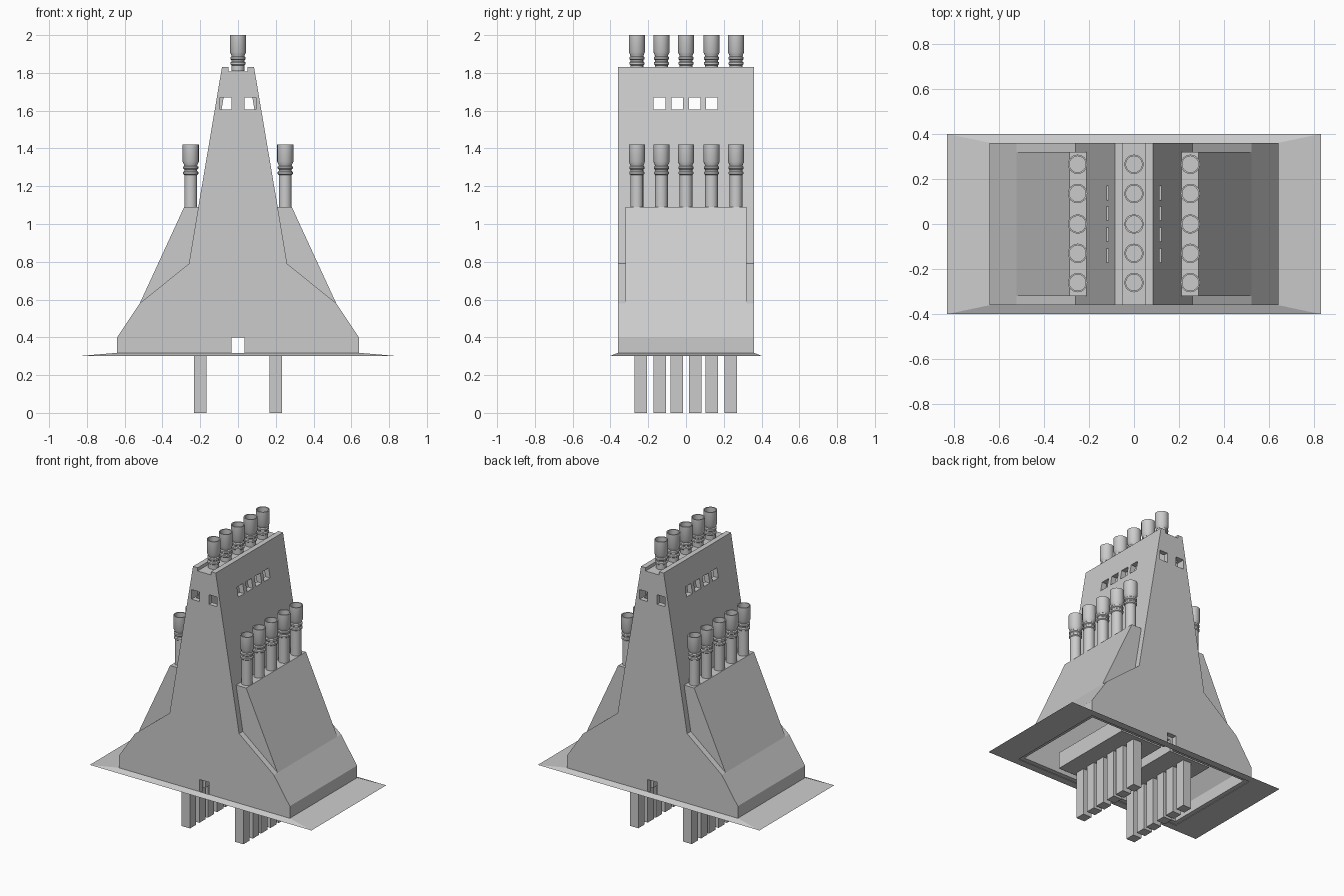
import bpy, bmesh, math

if "Cube" in bpy.data.objects:
    bpy.data.objects.remove(bpy.data.objects["Cube"])


def finish(name, bm):
    me = bpy.data.meshes.new(name)
    bm.to_mesh(me)
    bm.free()
    ob = bpy.data.objects.new(name, me)
    bpy.context.collection.objects.link(ob)
    return ob


def prism(name, profile, half_depth, open_bottom=False):
    """Extrude an XZ profile along Y, centred on y = 0."""
    bm = bmesh.new()
    face = bm.faces.new([bm.verts.new((x, -half_depth, z)) for x, z in profile])
    ext = bmesh.ops.extrude_face_region(bm, geom=[face])
    verts = [v for v in ext["geom"] if isinstance(v, bmesh.types.BMVert)]
    bmesh.ops.translate(bm, vec=(0, 2 * half_depth, 0), verts=verts)
    bmesh.ops.recalc_face_normals(bm, faces=bm.faces)
    if open_bottom:
        low = min(z for _, z in profile)
        bottom = [f for f in bm.faces if all(v.co.z < low + 1e-4 for v in f.verts)]
        bmesh.ops.delete(bm, geom=bottom, context='FACES')
    return finish(name, bm)


def boxes(name, bounds):
    """One mesh holding several boxes given as (x0, x1, y0, y1, z0, z1)."""
    bm = bmesh.new()
    for x0, x1, y0, y1, z0, z1 in bounds:
        cube = bmesh.ops.create_cube(bm, size=1)
        for v in cube["verts"]:
            v.co.x = x1 if v.co.x > 0 else x0
            v.co.y = y1 if v.co.y > 0 else y0
            v.co.z = z1 if v.co.z > 0 else z0
    return finish(name, bm)


def chimney(name, x, y, top, height):
    """Lathed pipe with a ringed neck and an open cup at the top."""
    profile = [(0, -height), (.034, -height), (.034, -.16), (.04, -.155), (.04, -.145),
               (.034, -.14), (.034, -.132), (.04, -.127), (.04, -.117), (.034, -.112),
               (.036, -.105), (.043, -.09), (.043, 0), (.036, 0), (.036, -.08), (0, -.08)]
    bm = bmesh.new()
    vs = [bm.verts.new((r, 0, z)) for r, z in profile]
    edges = [bm.edges.new(p) for p in zip(vs, vs[1:])]
    bmesh.ops.spin(bm, geom=vs + edges, cent=(0, 0, 0), axis=(0, 0, 1),
                   angle=math.tau, steps=16, use_duplicate=False)
    bmesh.ops.remove_doubles(bm, verts=bm.verts, dist=1e-4)
    bmesh.ops.recalc_face_normals(bm, faces=bm.faces)
    ob = finish(name, bm)
    ob.location = (x, y, top)
    bpy.ops.object.select_all(action='DESELECT')
    ob.select_set(True)
    bpy.context.view_layer.objects.active = ob
    bpy.ops.object.shade_smooth_by_angle(angle=math.radians(35))


# Hollow tower body, open underneath
half = [(.64, .31), (.64, .40), (.52, .58), (.26, .79), (.21, 1.09), (.085, 1.83)]
body = prism("tower_body", half + [(-x, z) for x, z in reversed(half)], .36, True)
shell = body.modifiers.new("shell", 'SOLIDIFY')
shell.thickness = .035
shell.offset = -1
shell.use_even_offset = True

# Windows, roof channel and door slots
window_y = (-.14, -.047, .047, .137)
cuts = [(-.05, .05, -.5, .5, 1.808, 1.9)]
for s in (-1, 1):
    cuts.append((-.035, .035, *sorted((s * .3, s * .4)), .28, .40))
    for y in window_y:
        cuts.append((*sorted((s * .07, s * .2)), y - .031, y + .031, 1.605, 1.67))
    for t in (-1, 1):
        cuts.append((*sorted((s * .035, s * .095)), *sorted((t * .3, t * .4)), 1.605, 1.67))
cutter = boxes("opening_cutter", cuts)
cutter.hide_render = True
cutter.hide_viewport = True
cut = body.modifiers.new("openings", 'BOOLEAN')
cut.operation = 'DIFFERENCE'
cut.solver = 'EXACT'
cut.object = cutter

# Sloping side ducts with their chimney rows
chimney_y = (-.26, -.13, 0, .135, .265)
for s, side in ((1, "right"), (-1, "left")):
    prism(f"{side}_duct", [(s * x, z) for x, z in
          ((.205, 1.09), (.285, 1.09), (.52, .58), (.25, .78))], .32)
    for i, y in enumerate(chimney_y):
        chimney(f"{side}_chimney_{i + 1}", s * .25, y, 1.42, .33)
for i, y in enumerate(chimney_y):
    chimney(f"top_chimney_{i + 1}", 0, y, 2.0, .19)

# Sloping base flange, a rectangular ring
bm = bmesh.new()
loops = []
for x, y, z in ((.83, .40, .302), (.64, .36, .318), (.63, .35, .302)):
    loops.append([bm.verts.new((sx * x, sy * y, z))
                  for sx, sy in ((-1, -1), (1, -1), (1, 1), (-1, 1))])
for a, b in zip(loops, loops[1:] + loops[:1]):
    for i in range(4):
        j = (i + 1) % 4
        bm.faces.new((a[i], a[j], b[j], b[i]))
bmesh.ops.recalc_face_normals(bm, faces=bm.faces)
finish("base_flange", bm)

# Inner floor block with a passage between the two slots
prism("floor_block", [(-.35, .32), (-.035, .32), (-.035, .40), (.035, .40),
                      (.035, .32), (.35, .32), (.35, .43), (-.35, .43)], .30)

# Two rows of support posts
for s, side in ((1, "right"), (-1, "left")):
    for i, y in enumerate((-.24, -.14, -.05, .05, .137, .237)):
        boxes(f"{side}_post_{i + 1}",
              [(s * .2 - .032, s * .2 + .032, y - .033, y + .033, 0, .33)])
